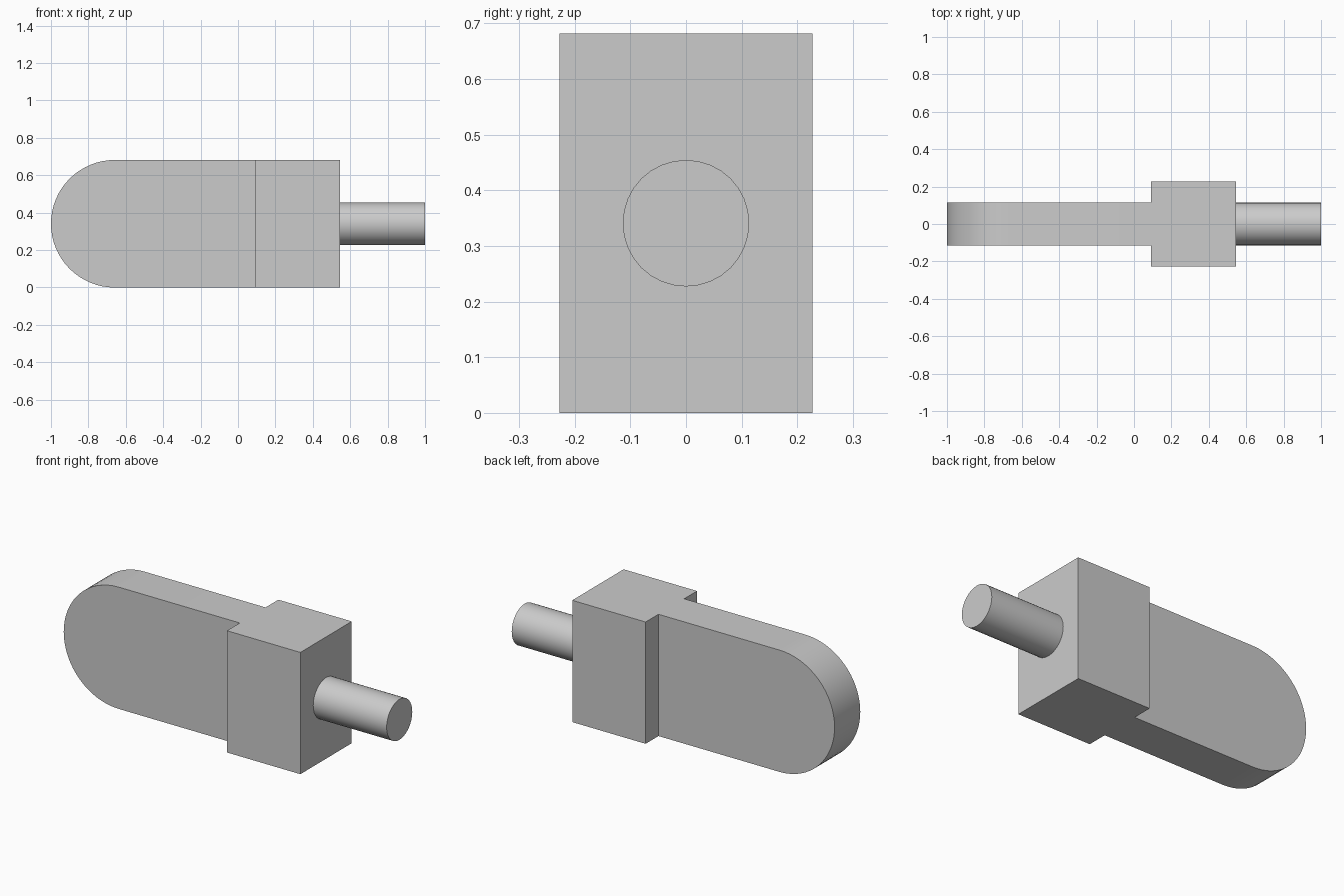
import bpy, bmesh
from math import pi, sin, cos, radians

if "Cube" in bpy.data.objects:
    bpy.data.objects.remove(bpy.data.objects["Cube"])

U = 1 / 11              # design unit: the model is 22 units long
H = 7.5 * U             # overall height
R = H / 2               # rounded end radius, also the axis height
T = 1.25 * U            # half thickness of plate, also pin radius


def extrude_profile(name, points, axis, start, end, smooth=False):
    """Extrude a closed profile along x or y from start to end."""
    bm = bmesh.new()
    place = {"x": lambda p: (start, p[0], p[1]),
             "y": lambda p: (p[0], start, p[1])}[axis]
    face = bm.faces.new([bm.verts.new(place(p)) for p in points])
    geom = bmesh.ops.extrude_face_region(bm, geom=[face])["geom"]
    step = end - start
    vec = (step, 0, 0) if axis == "x" else (0, step, 0)
    bmesh.ops.translate(bm, vec=vec,
                        verts=[g for g in geom if isinstance(g, bmesh.types.BMVert)])
    bmesh.ops.recalc_face_normals(bm, faces=bm.faces)
    mesh = bpy.data.meshes.new(name)
    bm.to_mesh(mesh)
    bm.free()
    obj = bpy.data.objects.new(name, mesh)
    bpy.context.collection.objects.link(obj)
    if smooth:
        bpy.ops.object.select_all(action="DESELECT")
        obj.select_set(True)
        bpy.context.view_layer.objects.active = obj
        bpy.ops.object.shade_smooth_by_angle(angle=radians(30))
    return obj


def arc(cx, cz, r, a0, a1, n):
    return [(cx + r * cos(a0 + (a1 - a0) * i / n),
             cz + r * sin(a0 + (a1 - a0) * i / n)) for i in range(n + 1)]


# flat plate with a half-round end
plate = [(U, 0), (U, H)] + arc(-1 + R, R, R, pi / 2, 3 * pi / 2, 32)
extrude_profile("rounded_plate", plate, "y", -T, T, smooth=True)

# thick rectangular block
w = 2.5 * U
extrude_profile("block", [(-w, 0), (w, 0), (w, H), (-w, H)], "x", U, 6 * U)

# round pin
extrude_profile("pin", arc(0, R, T, 0, 2 * pi, 32)[:-1], "x", 6 * U, 1, smooth=True)
